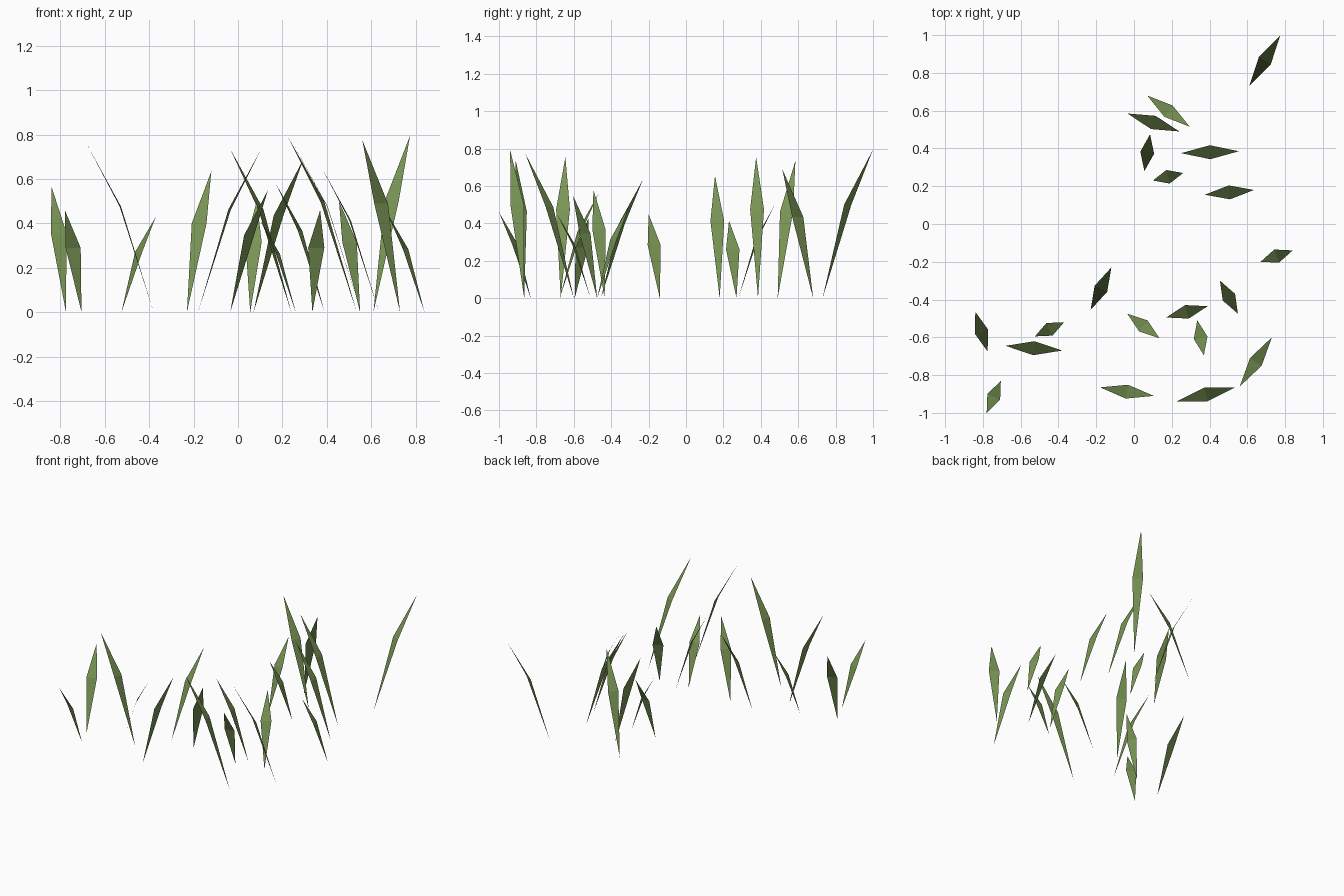
import bpy
from mathutils import Vector

cube = bpy.data.objects.get("Cube")
if cube:
    bpy.data.objects.remove(cube, do_unlink=True)

BLADE_WIDTH = 0.074
BEND_HEIGHT = 0.63   # share of the blade height where it is widest and bends

# Grass green
green = bpy.data.materials.new("grass_green")
green.use_nodes = True
colour = (0.19, 0.30, 0.09, 1)
green.diffuse_color = colour
shader = next(n for n in green.node_tree.nodes if n.type == 'BSDF_PRINCIPLED')
shader.inputs["Base Color"].default_value = colour
shader.inputs["Roughness"].default_value = 0.8


def grass_blade(name, root_xy, tip_xy, height):
    """A pointed leaf of two triangles, bent across its widest line."""
    root = Vector((*root_xy, 0))
    tip = Vector((*tip_xy, height))
    middle = (root + tip) / 2
    middle.z = height * BEND_HEIGHT
    lean = tip - root
    side = Vector((lean.y, -lean.x, 0)).normalized() * BLADE_WIDTH / 2
    mesh = bpy.data.meshes.new(name)
    mesh.from_pydata([root, middle + side, middle - side, tip], [],
                     [(0, 1, 2), (1, 3, 2)])
    mesh.materials.append(green)
    blade = bpy.data.objects.new(name, mesh)
    bpy.context.collection.objects.link(blade)


# Root position, tip position, height
back_blades = [
    ((.61, .73), (.775, 1), .795),
    ((.07, .68), (.295, .515), .69),
    ((.24, .49), (-.035, .585), .735),
    ((.055, .28), (.085, .475), .5),
    ((.555, .385), (.25, .375), .755),
    ((.635, .18), (.375, .155), .655),
    ((.26, .27), (.1, .23), .415),
]
front_blades = [
    ((.84, -.14), (.67, -.2), .45),
    ((-.23, -.455), (-.12, -.23), .635),
    ((.55, -.475), (.455, -.3), .5),
    ((-.035, -.475), (.135, -.605), .55),
    ((.335, -.51), (.37, -.695), .46),
    ((.39, -.435), (.17, -.495), .58),
    ((-.38, -.67), (-.68, -.645), .755),
    ((-.525, -.595), (-.37, -.52), .43),
    ((-.775, -.675), (-.84, -.465), .565),
    ((-.705, -.83), (-.78, -1), .46),
    ((-.18, -.865), (.105, -.91), .735),
    ((.535, -.865), (.225, -.94), .79),
    ((.73, -.6), (.56, -.86), .775),
]
for group, blades in (("back", back_blades), ("front", front_blades)):
    for number, blade in enumerate(blades, 1):
        grass_blade(f"{group}_grass_blade_{number}", *blade)
